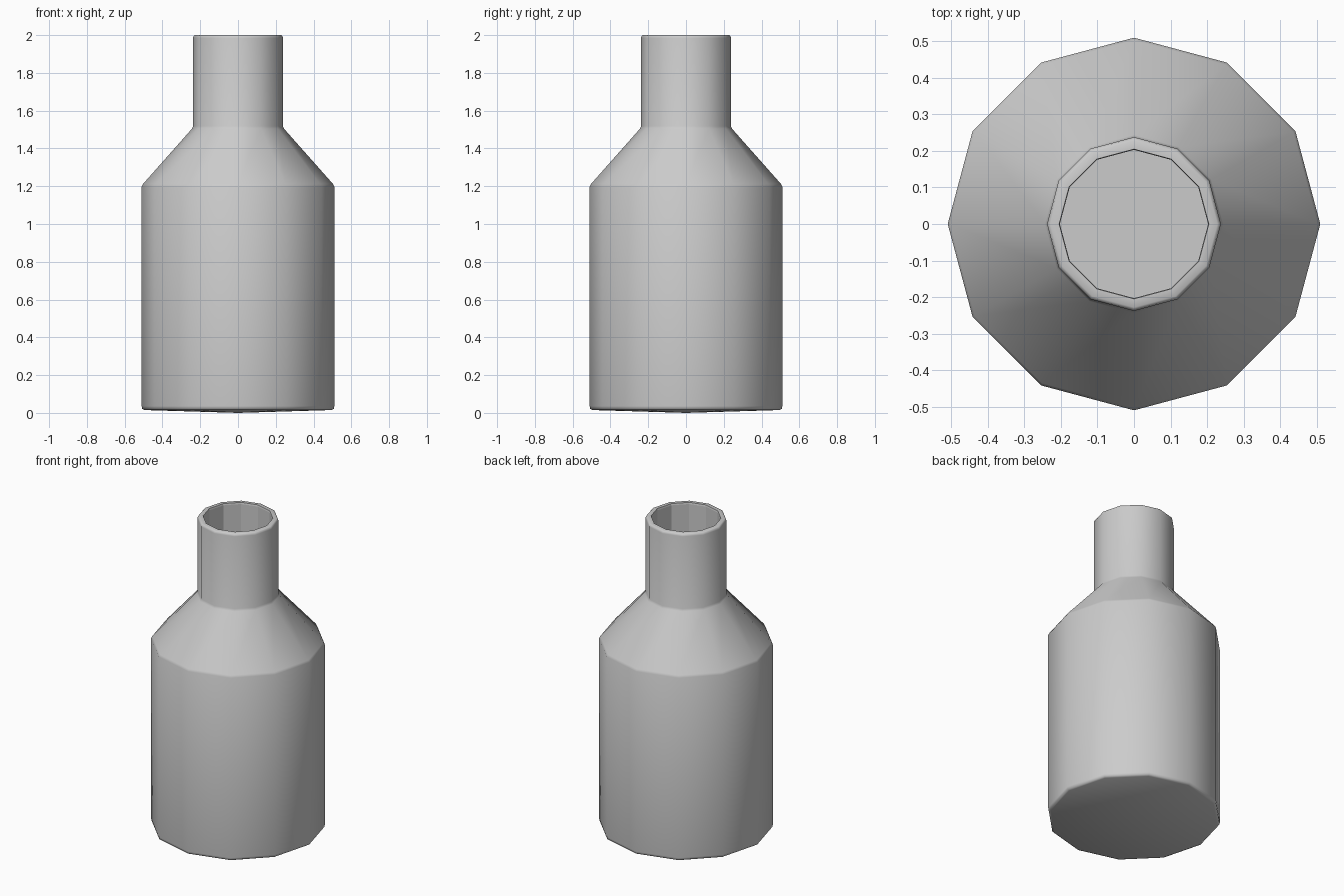
import bpy
import bmesh
from math import cos, sin, tau

SIDES = 12

cube = bpy.data.objects.get("Cube")
if cube:
    bpy.data.objects.remove(cube, do_unlink=True)

# Single plain grey
grey = bpy.data.materials.new("plain_grey")
colour = (0.6, 0.6, 0.6, 1)
grey.use_nodes = True
grey.diffuse_color = colour
grey.node_tree.nodes["Principled BSDF"].inputs["Base Color"].default_value = colour

# Profiles as (radius, height): softened outer shell, then plain inner cavity
outer = [(0.494, 0.015), (0.508, 0.022), (0.51, 0.036),
         (0.51, 1.198), (0.503, 1.212),
         (0.244, 1.504), (0.238, 1.518),
         (0.238, 1.985), (0.235, 1.996), (0.228, 2.0), (0.205, 2.0)]
inner = [(0.203, 1.99), (0.203, 1.5), (0.472, 1.19), (0.472, 0.05)]


def lathe(name, outside, inside):
    bm = bmesh.new()
    rings = [[bm.verts.new((r * cos(tau * i / SIDES), r * sin(tau * i / SIDES), z))
              for i in range(SIDES)] for r, z in outside + inside]
    # Walls: outside shaded smooth, cavity faceted
    for k, (low, high) in enumerate(zip(rings, rings[1:])):
        for i in range(SIDES):
            j = (i + 1) % SIDES
            face = bm.faces.new((low[i], low[j], high[j], high[i]))
            face.smooth = k < len(outside) - 1
    # Slightly domed underside
    tip = bm.verts.new((0, 0, 0))
    for i in range(SIDES):
        face = bm.faces.new((tip, rings[0][(i + 1) % SIDES], rings[0][i]))
        face.smooth = True
    # Cavity floor
    bm.faces.new(rings[-1])
    bmesh.ops.recalc_face_normals(bm, faces=bm.faces)
    mesh = bpy.data.meshes.new(name)
    bm.to_mesh(mesh)
    bm.free()
    mesh.materials.append(grey)
    obj = bpy.data.objects.new(name, mesh)
    bpy.context.collection.objects.link(obj)
    return obj


lathe("bottle", outer, inner)
